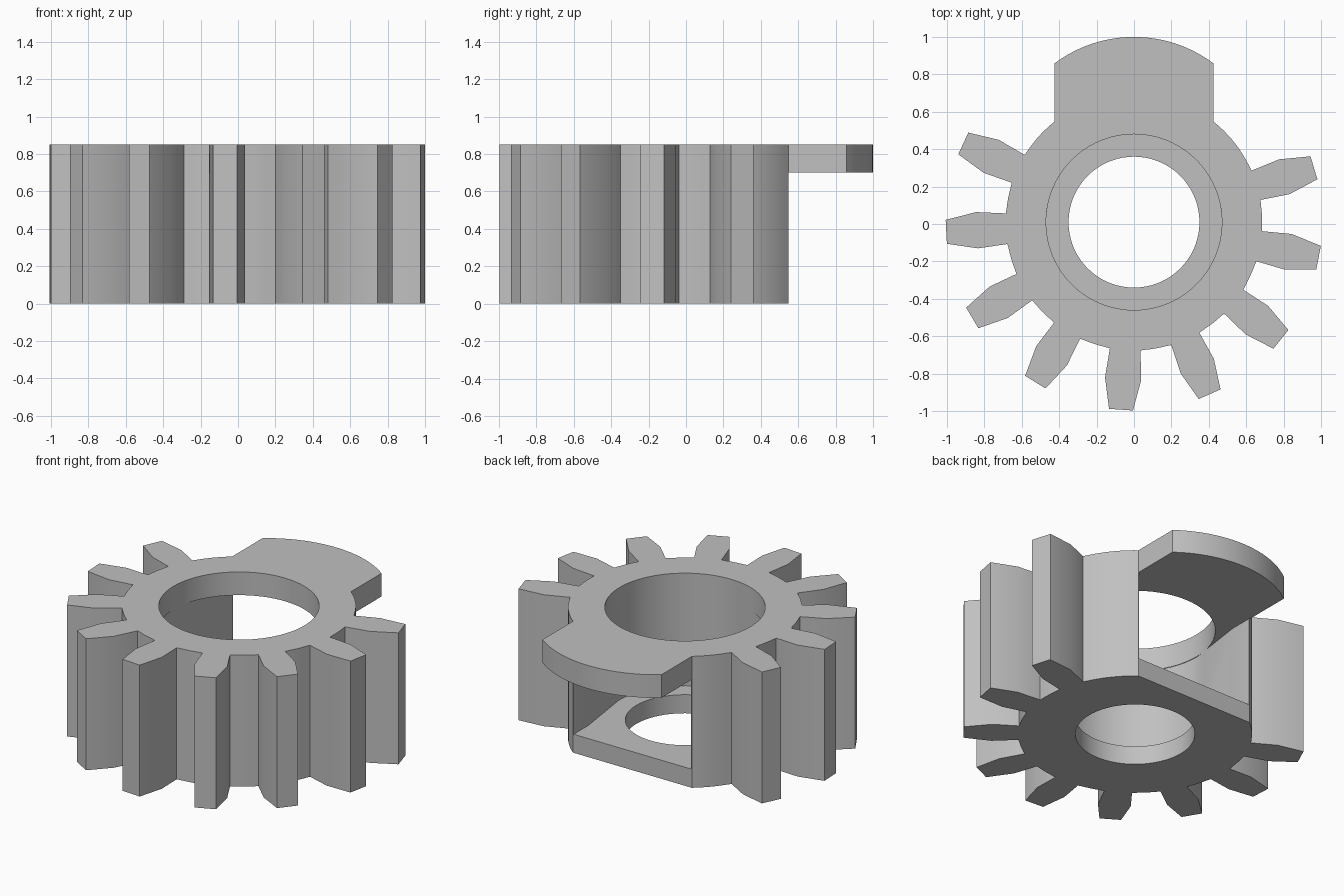
import bpy, bmesh
from math import sin, cos, radians, sqrt, atan2
from mathutils import Vector

if "Cube" in bpy.data.objects:
    bpy.data.objects.remove(bpy.data.objects["Cube"])

CENTRE = Vector((0, 0.01))
HEIGHT, FLOOR_Z, TAB_Z = 0.85, 0.12, 0.70
ROOT_R, TAB_X = 0.685, 0.425
TAB_Y = CENTRE.y + sqrt(ROOT_R**2 - TAB_X**2)

mat = bpy.data.materials.new("plain grey")
mat.use_nodes = True
GREY = (0.53, 0.53, 0.53, 1)
mat.diffuse_color = GREY
mat.node_tree.nodes["Principled BSDF"].inputs["Base Color"].default_value = GREY


def polar(r, deg, c=CENTRE):
    return c + Vector((cos(radians(deg)), sin(radians(deg)))) * r


def arc(r, start, end, steps, c=CENTRE):
    return [polar(r, start + (end - start) * i / steps, c) for i in range(steps + 1)]


def prism(name, outline, z0, z1):
    """Extrude a flat outline between two heights."""
    bm = bmesh.new()
    face = bm.faces.new([bm.verts.new((p[0], p[1], z0)) for p in outline])
    top = bmesh.ops.extrude_face_region(bm, geom=[face])["geom"]
    bmesh.ops.translate(bm, vec=(0, 0, z1 - z0),
                        verts=[v for v in top if isinstance(v, bmesh.types.BMVert)])
    bmesh.ops.recalc_face_normals(bm, faces=bm.faces)
    mesh = bpy.data.meshes.new(name)
    bm.to_mesh(mesh)
    bm.free()
    mesh.materials.append(mat)
    obj = bpy.data.objects.new(name, mesh)
    bpy.context.collection.objects.link(obj)
    return obj


def cut(obj, cutter):
    """Subtract the cutter for good, then drop it."""
    mod = obj.modifiers.new("cut", "BOOLEAN")
    mod.operation, mod.solver, mod.object = "DIFFERENCE", "EXACT", cutter
    deps = bpy.context.evaluated_depsgraph_get()
    mesh = bpy.data.meshes.new_from_object(obj.evaluated_get(deps))
    obj.modifiers.clear()
    obj.data = mesh
    bpy.data.objects.remove(cutter)


# Outline: nine teeth of a thirteen-tooth gear, clockwise, closed by the tab
PITCH, FIRST, TEETH = 360 / 13, 16.8, 9
TOOTH = [(0.682, 0.082), (0.84, 0.097), (1.005, 0.064)]   # distance out, half width
ROOT_HALF = 6.9
tab_angle = atan2(TAB_Y - CENTRE.y, TAB_X) * 180 / 3.14159265
outline = arc(ROOT_R, tab_angle, FIRST + ROOT_HALF, 10)[:-1]
for i in range(TEETH):
    angle = FIRST - i * PITCH
    out = polar(1, angle, Vector((0, 0)))
    side = Vector((-out.y, out.x))
    outline += [CENTRE + out * d + side * w for d, w in TOOTH]
    outline += [CENTRE + out * d - side * w for d, w in reversed(TOOTH)]
    if i < TEETH - 1:
        outline += arc(ROOT_R, angle - ROOT_HALF, angle - PITCH + ROOT_HALF, 6)[1:-1]
outline += arc(ROOT_R, angle - ROOT_HALF, 180 - tab_angle - 360, 10)[1:]

# Rounded end of the tab
TAB_R = 0.71
tab_centre = Vector((0, 1 - TAB_R))
half = 36.8
outline += arc(TAB_R, 90 + half, 90 - half, 24, tab_centre)
gear = prism("gear_body", outline, 0, HEIGHT)

# Clear everything beneath the tab
cut(gear, prism("tab_clearance", [(-0.46, TAB_Y), (0.46, TAB_Y), (0.46, 1.2), (-0.46, 1.2)],
                -0.1, TAB_Z))

# Inner chamber with a throat that opens to the back
throat = [(-0.42, 0.40), (-0.42, 0.8), (0.42, 0.8), (0.42, 0.40)]
cut(gear, prism("chamber", arc(0.474, 0, -180, 48) + throat, FLOOR_Z, TAB_Z))

# Wide upper opening and narrow bore through the floor
cut(gear, prism("upper_opening", arc(0.47, 0, 360, 96)[:-1], 0.5, HEIGHT + 0.1))
cut(gear, prism("floor_bore", arc(0.35, 0, 360, 72)[:-1], -0.1, 0.4))

bpy.ops.object.select_all(action="DESELECT")
gear.select_set(True)
bpy.context.view_layer.objects.active = gear
bpy.ops.object.shade_smooth_by_angle(angle=radians(20))
